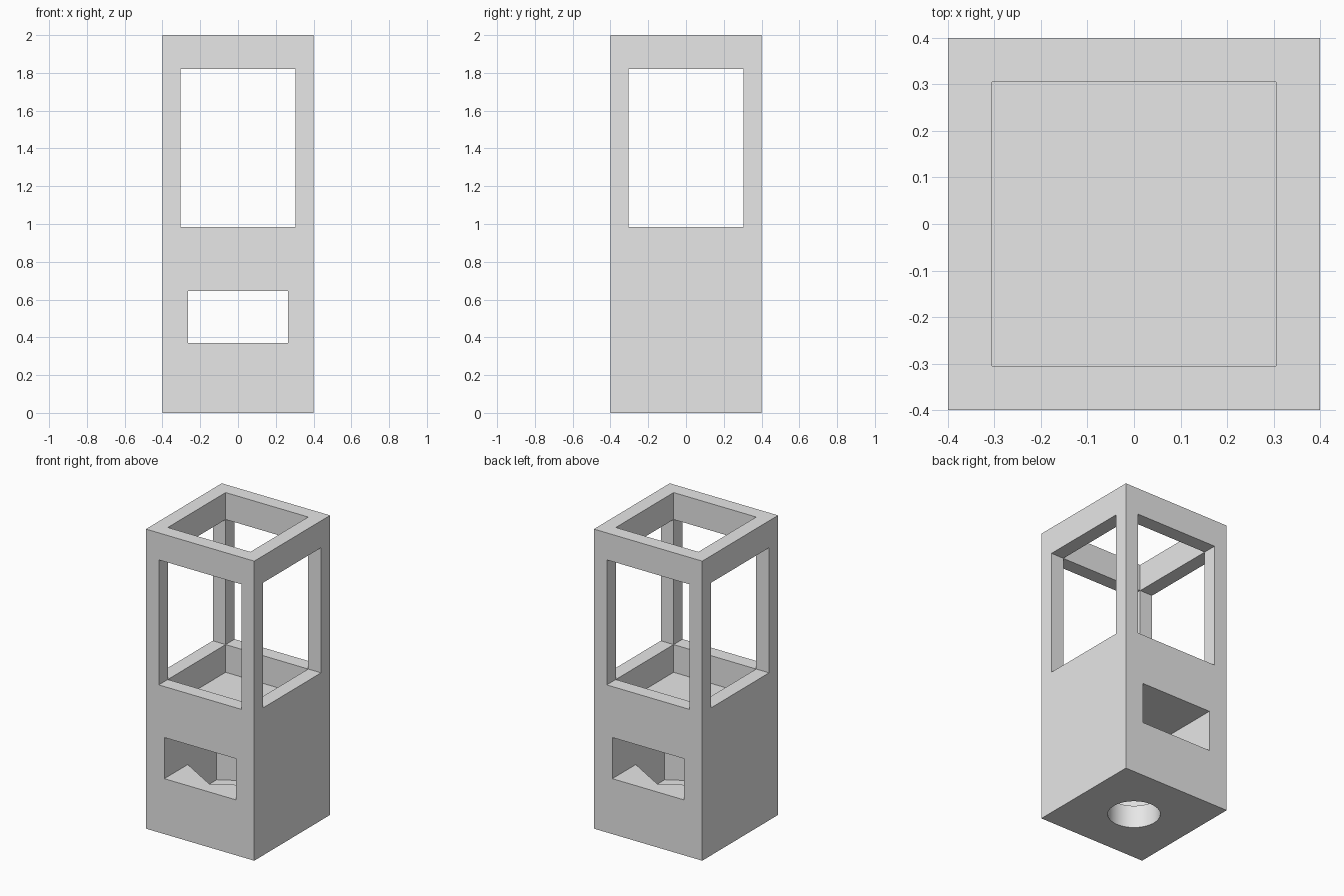
import bpy, bmesh, math

if "Cube" in bpy.data.objects:
    bpy.data.objects.remove(bpy.data.objects["Cube"], do_unlink=True)

HALF, HEIGHT = 0.4, 2.0          # outer shell
INNER = 0.305                    # clear half width of the upper chamber
FLAT = 0.264                     # half width of the slot and hexagonal pocket
REACH = 0.6                      # cutters run past the shell

grey = bpy.data.materials.new("plain_grey")
grey.use_nodes = True
grey.diffuse_color = (0.8, 0.8, 0.8, 1)
grey.node_tree.nodes["Principled BSDF"].inputs["Base Color"].default_value = (0.8, 0.8, 0.8, 1)


def prism(name, outline, z0, z1):
    """Upright prism with the given floor outline."""
    bm = bmesh.new()
    low = [bm.verts.new((x, y, z0)) for x, y in outline]
    high = [bm.verts.new((x, y, z1)) for x, y in outline]
    bm.faces.new(low[::-1])
    bm.faces.new(high)
    n = len(outline)
    for i in range(n):
        j = (i + 1) % n
        bm.faces.new((low[i], low[j], high[j], high[i]))
    bmesh.ops.recalc_face_normals(bm, faces=bm.faces)
    mesh = bpy.data.meshes.new(name)
    bm.to_mesh(mesh)
    bm.free()
    mesh.materials.append(grey)
    obj = bpy.data.objects.new(name, mesh)
    bpy.context.collection.objects.link(obj)
    return obj


def rect(hx, hy):
    return [(-hx, -hy), (hx, -hy), (hx, hy), (-hx, hy)]


def ring(radius, sides):
    return [(radius * math.cos(math.tau * i / sides), radius * math.sin(math.tau * i / sides))
            for i in range(sides)]


# Hexagon with a corner towards front and back, flats flush with the slot sides
hexagon = [(0, -INNER), (FLAT, -INNER / 2), (FLAT, INNER / 2),
           (0, INNER), (-FLAT, INNER / 2), (-FLAT, -INNER / 2)]

tower = prism("tower_body", rect(HALF, HALF), 0, HEIGHT)

cutters = [
    prism("chamber_cutter", rect(INNER, INNER), 0.80, HEIGHT + 0.1),
    prism("front_back_window_cutter", rect(INNER, REACH), 0.985, 1.82),
    prism("side_window_cutter", rect(REACH, INNER), 0.985, 1.82),
    prism("slot_cutter", rect(FLAT, REACH), 0.37, 0.645),
    prism("pocket_cutter", hexagon, 0.152, 0.37),
    prism("drain_hole_cutter", ring(0.16, 64), -0.1, 0.25),
]

bpy.ops.object.select_all(action='DESELECT')
bpy.context.view_layer.objects.active = tower
tower.select_set(True)

# Cut the openings one after another
for cutter in cutters:
    cutter.hide_render = True
    mod = tower.modifiers.new(cutter.name, 'BOOLEAN')
    mod.operation = 'DIFFERENCE'
    mod.solver = 'EXACT'
    mod.object = cutter
    bpy.ops.object.modifier_apply(modifier=mod.name)
    bpy.data.objects.remove(cutter, do_unlink=True)

# Merge flush faces left by the cuts
bm = bmesh.new()
bm.from_mesh(tower.data)
bmesh.ops.remove_doubles(bm, verts=bm.verts, dist=0.0001)
bmesh.ops.dissolve_limit(bm, angle_limit=math.radians(0.5), verts=bm.verts, edges=bm.edges)
bm.to_mesh(tower.data)
bm.free()

bpy.ops.object.shade_smooth_by_angle(angle=math.radians(30))
